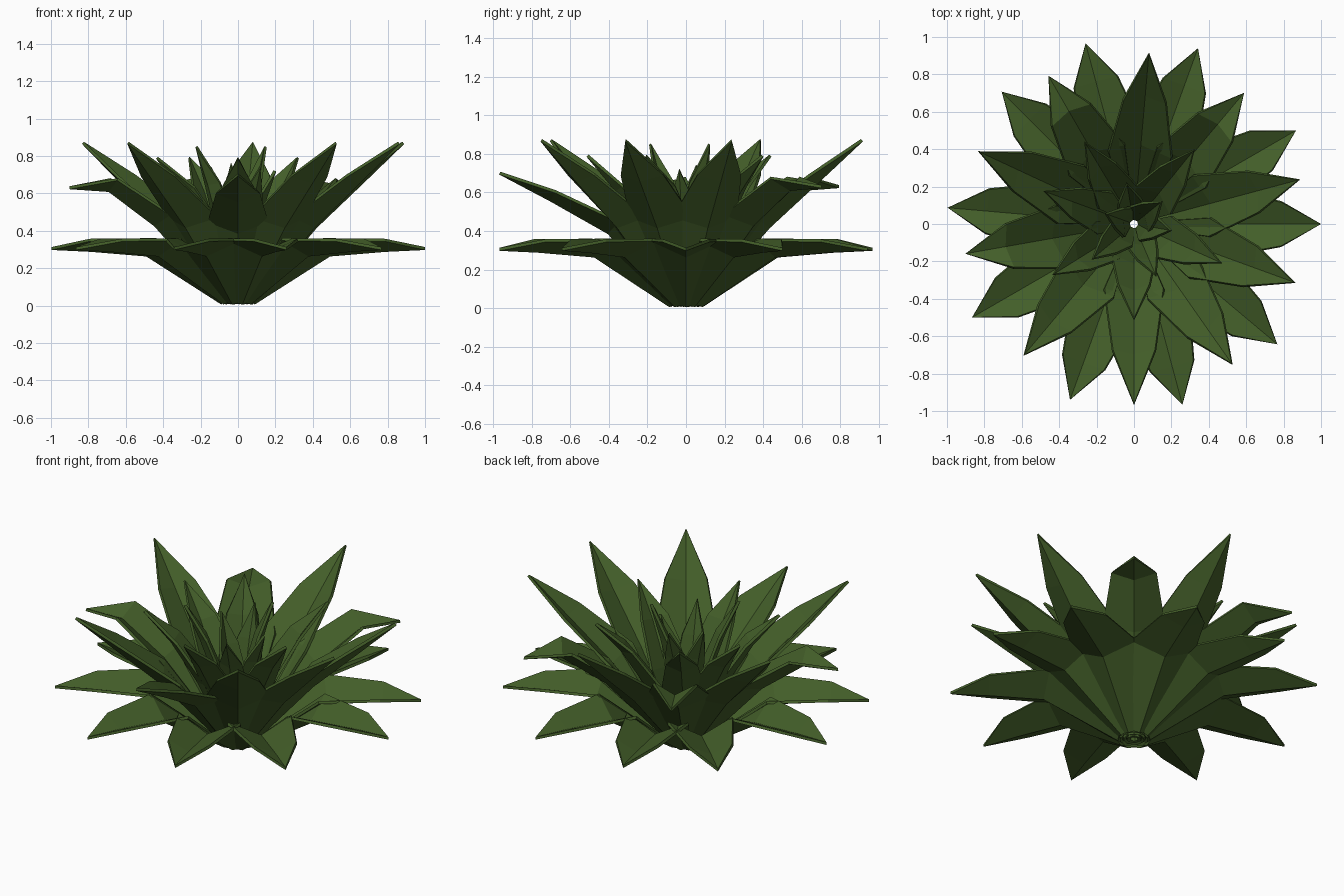
import bpy, math
from mathutils import Vector

if "Cube" in bpy.data.objects:
    bpy.data.objects.remove(bpy.data.objects["Cube"])

green = bpy.data.materials.new("leaf green")
green.diffuse_color = (0.056, 0.112, 0.022, 1)
green.use_nodes = True
green.node_tree.nodes["Principled BSDF"].inputs["Base Color"].default_value = green.diffuse_color


def leaf(name, angle, profile, widths, folds, thick=0.016):
    """V-folded pointed leaf. profile = midrib (radius, height) points, last one is the tip."""
    a = math.radians(angle)
    out, side = Vector((math.cos(a), math.sin(a), 0)), Vector((-math.sin(a), math.cos(a), 0))
    up = Vector((0, 0, 1))
    verts, faces = [], []
    n = len(profile) - 1
    for i in range(n):
        r, z = profile[i]
        r0, z0 = profile[max(i - 1, 0)]
        r1, z1 = profile[i + 1]
        t = Vector((r1 - r0, z1 - z0)).normalized()
        normal = up * t.x - out * t.y           # upper side of the leaf
        mid = out * r + up * z
        edge = mid + normal * folds[i]
        verts += [edge - side * widths[i], mid, edge + side * widths[i]]
    verts.append(out * profile[-1][0] + up * profile[-1][1])
    for i in range(n - 1):
        k = 3 * i
        faces += [(k, k + 3, k + 4, k + 1), (k + 1, k + 4, k + 5, k + 2)]
    k, tip = 3 * (n - 1), 3 * n
    faces += [(k, tip, k + 1), (k + 1, tip, k + 2)]
    me = bpy.data.meshes.new(name)
    me.from_pydata(verts, [], faces)
    me.materials.append(green)
    ob = bpy.data.objects.new(name, me)
    bpy.context.collection.objects.link(ob)
    m = ob.modifiers.new("thickness", 'SOLIDIFY')
    m.thickness, m.offset = thick, 0


W, F = (0.035, 0.18, 0.12), (0.012, 0.09, 0.055)

# Low spreading leaves
for a in (0, 30, 70, 105, 135, 175, 210, 250, 285, 320):
    leaf("lower_leaf", a, [(0.085, 0.012), (0.49, 0.27), (0.79, 0.295), (1.0, 0.305)], W, F)

# Tall leaves leaning outward
for a in (15, 85, 155, 230, 305, 340):
    leaf("tall_leaf", a, [(0.07, 0.012), (0.43, 0.42), (0.69, 0.66), (0.915, 0.87)],
         (0.035, 0.17, 0.115), (0.012, 0.08, 0.045))

# Leaves whose ends bend outward
for a in (50, 120, 190):
    leaf("bent_leaf", a, [(0.07, 0.012), (0.45, 0.43), (0.70, 0.615), (0.915, 0.63)],
         (0.035, 0.17, 0.12), (0.012, 0.08, 0.065))
leaf("front_leaf", 270, [(0.07, 0.012), (0.40, 0.39), (0.70, 0.56), (0.965, 0.70)],
     (0.035, 0.16, 0.115), (0.012, 0.08, 0.05))

# Inner, steeper leaves
for a in (51, 121, 160, 212, 270, 336):
    leaf("inner_leaf", a, [(0.05, 0.012), (0.22, 0.38), (0.36, 0.61), (0.51, 0.79)],
         (0.03, 0.12, 0.085), (0.01, 0.06, 0.04))

# Near-upright heart leaves
for a, r, z in ((39, 0.19, 0.85), (100, 0.22, 0.76), (160, 0.16, 0.74),
                (220, 0.29, 0.85), (293, 0.30, 0.74), (350, 0.2, 0.72)):
    leaf("heart_leaf", a, [(0.03, 0.012), (r * 0.42, z * 0.48), (r * 0.7, z * 0.76), (r, z)],
         (0.025, 0.085, 0.06), (0.01, 0.04, 0.03))
